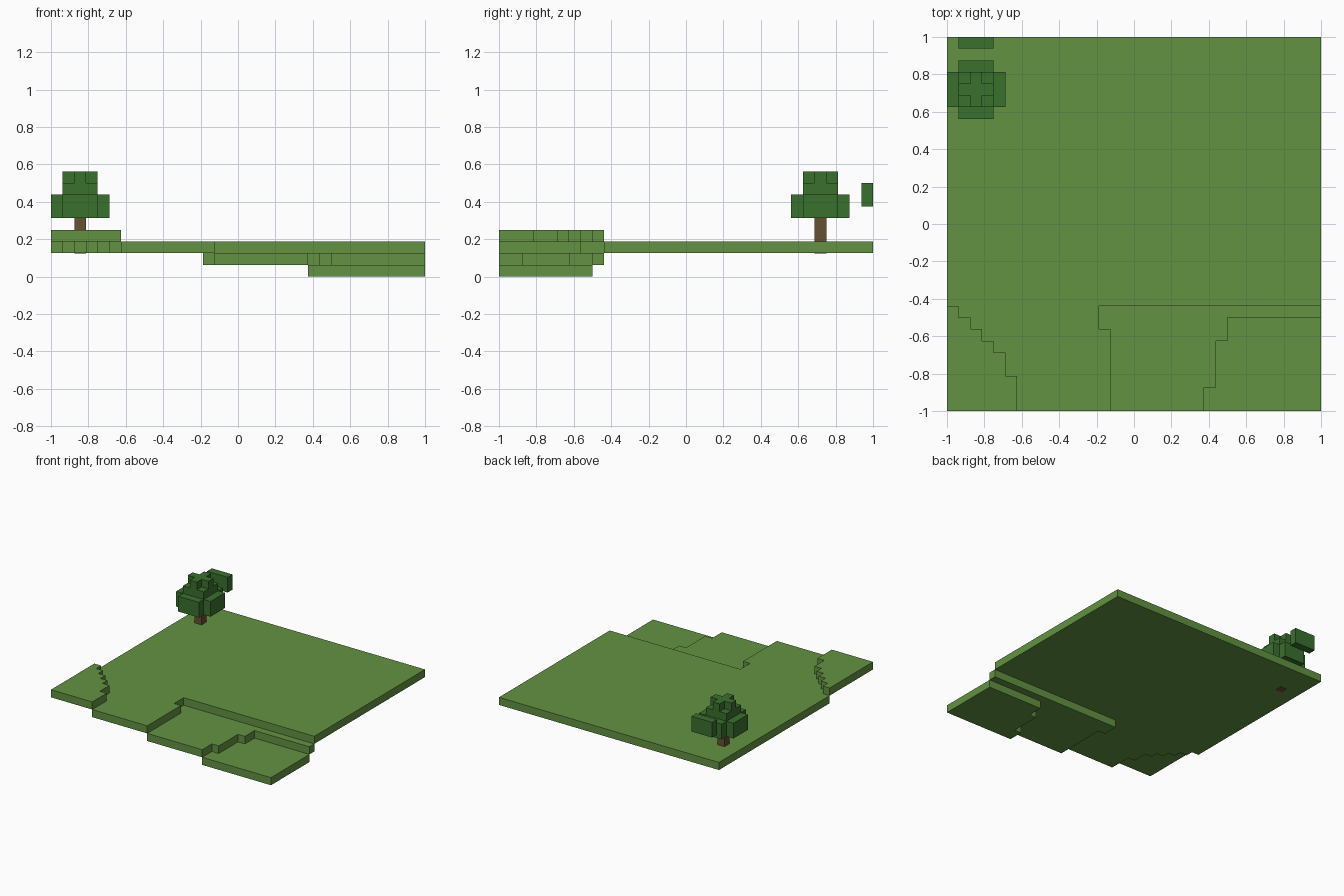
import bpy
import bmesh

cube = bpy.data.objects.get("Cube")
if cube:
    bpy.data.objects.remove(cube, do_unlink=True)

U = 1 / 16  # one block


def material(name, rgb):
    m = bpy.data.materials.new(name)
    m.use_nodes = True
    m.diffuse_color = (*rgb, 1)
    m.node_tree.nodes["Principled BSDF"].inputs["Base Color"].default_value = (*rgb, 1)
    return m


grass = material("grass_green", (0.125, 0.288, 0.054))
leaf = material("leaf_green", (0.042, 0.162, 0.027))
bark = material("bark_brown", (0.133, 0.082, 0.032))


def slab(name, outline, low, high, mat):
    """Extrude an outline, given in blocks, from height low to high."""
    bm = bmesh.new()
    base = bm.faces.new([bm.verts.new((x * U, y * U, low * U)) for x, y in outline])
    top = bmesh.ops.extrude_face_region(bm, geom=[base], use_keep_orig=True)["geom"]
    verts = [v for v in top if isinstance(v, bmesh.types.BMVert)]
    bmesh.ops.translate(bm, verts=verts, vec=(0, 0, (high - low) * U))
    bmesh.ops.recalc_face_normals(bm, faces=bm.faces)
    mesh = bpy.data.meshes.new(name)
    bm.to_mesh(mesh)
    bm.free()
    mesh.materials.append(mat)
    obj = bpy.data.objects.new(name, mesh)
    bpy.context.collection.objects.link(obj)
    return obj


def rect(x0, y0, x1, y1):
    return [(x0, y0), (x1, y0), (x1, y1), (x0, y1)]


def cross(cx, cy, reach, arm):
    """Plus-shaped outline: one corner notch turned four times."""
    points = []
    x, y = 1, 0
    for _ in range(4):
        for a, b in ((reach, -arm), (reach, arm), (arm, arm)):
            points.append((cx + a * x - b * y, cy + a * y + b * x))
        x, y = -y, x
    return points


# Stepped borders between the terrain levels
hill_edge = [(-10, -16), (-10, -13), (-11, -13), (-11, -11), (-12, -11), (-12, -10),
             (-13, -10), (-13, -9), (-14, -9), (-14, -8), (-15, -8), (-15, -7), (-16, -7)]
terrace_edge = [(-2, -16), (-2, -9), (-3, -9), (-3, -7), (16, -7)]
hollow_edge = [(6, -16), (6, -14), (7, -14), (7, -10), (8, -10), (8, -8), (16, -8)]

# Terrain: each level is one block thick
slab("hollow", hollow_edge + [(16, -16)], 0, 1, grass)
slab("terrace", hollow_edge + terrace_edge[::-1], 1, 2, grass)
slab("field", terrace_edge + [(16, 16), (-16, 16)] + hill_edge[::-1], 2, 3, grass)
slab("hill", hill_edge + [(-16, -16)], 3, 4, grass)

# Tree, its trunk showing through the underside of the field
cx, cy = -13.5, 11.5
slab("trunk", rect(cx - 0.5, cy - 0.5, cx + 0.5, cy + 0.5), 1.97, 6, bark)
slab("lower_leaves", cross(cx, cy, 2.5, 1.5), 5, 7, leaf)
slab("upper_leaves", rect(cx - 1.5, cy - 1.5, cx + 1.5, cy + 1.5), 7, 8, leaf)
slab("crown_leaves", cross(cx, cy, 1.5, 0.5), 8, 9, leaf)

# Loose leaf clump at the back edge
slab("edge_leaves", rect(-15, 15, -12, 16), 6, 8, leaf)
